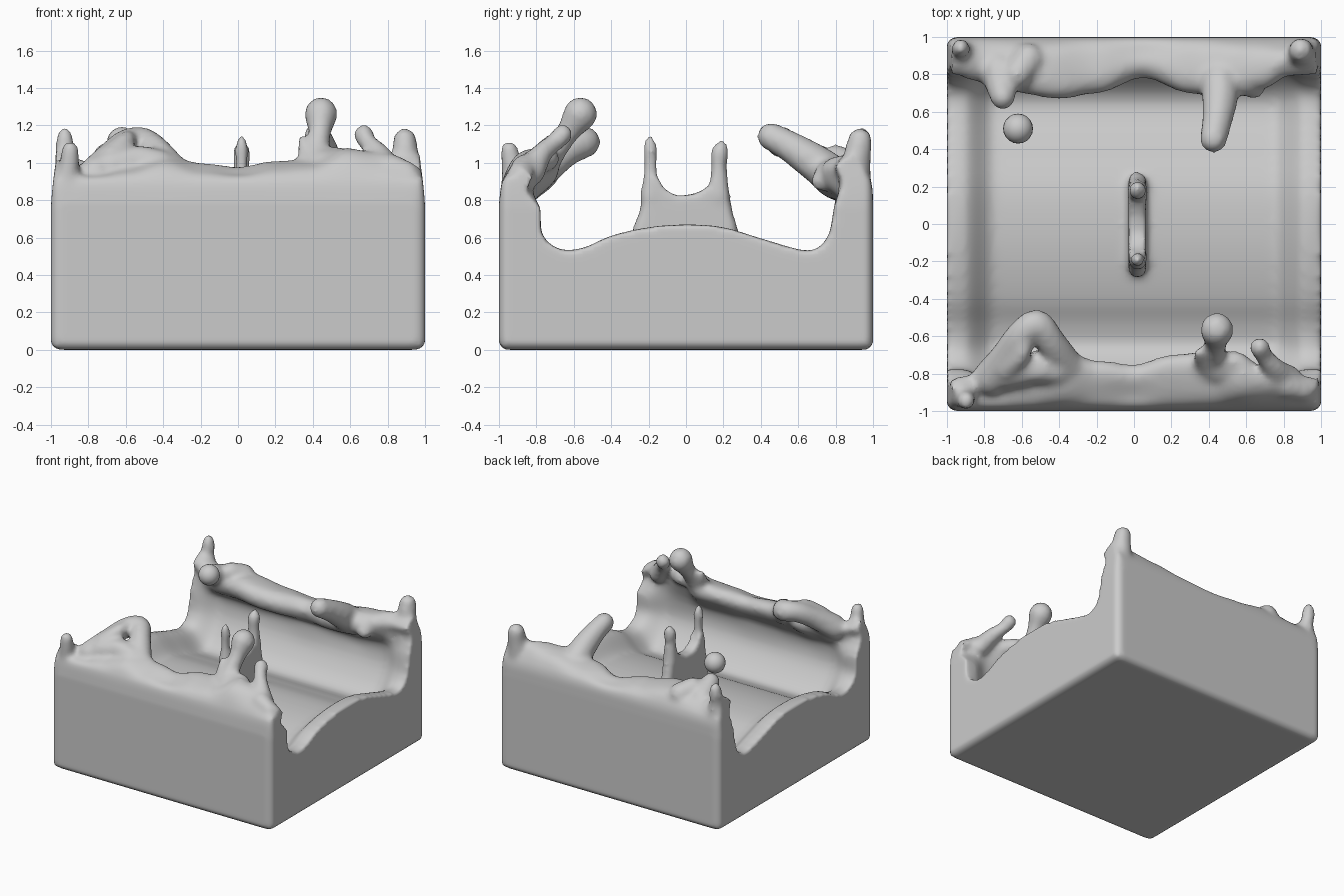
import bpy, bmesh, math
from mathutils import Vector

if "Cube" in bpy.data.objects:
    bpy.data.objects.remove(bpy.data.objects["Cube"])


def lerp_table(table, x):
    """Smoothly interpolate a list of (x, value) pairs."""
    if x <= table[0][0]:
        return table[0][1]
    for (x0, v0), (x1, v1) in zip(table, table[1:]):
        if x <= x1:
            t = (x - x0) / (x1 - x0)
            t = t * t * (3 - 2 * t)
            return v0 + (v1 - v0) * t
    return table[-1][1]


def catmull(points, steps=4):
    """Round off an open chain of points."""
    p = [Vector(q) for q in points]
    p = [2 * p[0] - p[1]] + p + [2 * p[-1] - p[-2]]
    out = []
    for a, b, c, d in zip(p, p[1:], p[2:], p[3:]):
        for i in range(steps):
            t = i / steps
            out.append(0.5 * (2 * b + (c - a) * t + (2 * a - 5 * b + 4 * c - d) * t * t
                              + (3 * b - a - 3 * c + d) * t ** 3))
    out.append(p[-2])
    return out


def loft(bm, sections):
    """Skin a row of closed sections and cap both ends."""
    rings = [[bm.verts.new(v) for v in s] for s in sections]
    n = len(rings[0])
    for a, b in zip(rings, rings[1:]):
        for i in range(n):
            j = (i + 1) % n
            bm.faces.new((a[i], a[j], b[j], b[i]))
    bm.faces.new(rings[0][::-1])
    bm.faces.new(rings[-1])


def ball(bm, centre, r):
    new = bmesh.ops.create_icosphere(bm, subdivisions=2, radius=r)["verts"]
    bmesh.ops.translate(bm, verts=new, vec=centre)


def tendril(bm, points):
    """Liquid finger through (x, y, z, radius) points."""
    for q in catmull(points, 7):
        ball(bm, q.xyz, q[3])


# Wave shapes along x: lip reach and crest height of both walls
front_reach = [(-1, .82), (-.85, .8), (-.7, .73), (-.5, .67), (-.35, .69), (-.2, .73),
               (0, .75), (.2, .7), (.4, .68), (.6, .74), (.8, .79), (1, .82)]
front_crest = [(-1, 1.02), (-.8, .97), (-.6, 1.0), (-.4, 1.04), (-.2, 1.0), (0, .98),
               (.2, 1.01), (.4, 1.02), (.6, 1.08), (.8, 1.05), (.95, 1.0), (1, .97)]
back_reach = [(-1, .8), (-.85, .76), (-.7, .71), (-.4, .67), (-.2, .7), (.05, .78),
              (.3, .7), (.5, .67), (.7, .72), (.85, .79), (1, .8)]
back_crest = [(-1, 1.06), (-.8, 1.0), (-.5, 1.02), (-.2, .98), (.05, .95), (.3, .98),
              (.6, 1.02), (.8, 1.04), (1, 1.04)]


def section(x):
    fr, fz = lerp_table(front_reach, x), lerp_table(front_crest, x)
    br, bz = lerp_table(back_reach, x), lerp_table(back_crest, x)
    rim = lerp_table([(0, 0), (.74, 0), (.92, 1), (1, 1)], abs(x))
    drop = .13 * (1 - rim)
    inner = .79 + .06 * (1 - rim)
    top = catmull([
        (1, .78), (.99, .9), (.92, bz - .02), (br + .07, bz), (br, bz - .06),
        (br + .03, bz - .15), (inner, .76), (inner - .03, .61 - drop * .3), (.66, .53 - drop),
        (.42, .59 - drop), (.2, .655 - drop), (0, .67 - drop), (-.2, .655 - drop),
        (-.4, .61 - drop), (-.55, .545 - drop), (-.68, .54 - drop),
        (-inner + .02, .62 - drop * .3), (-inner + .01, .76), (-fr - .03, fz - .13), (-fr, fz - .05),
        (-fr - .06, fz), (-.91, fz - .04), (-.98, .91), (-1, .78)])
    outline = [(-.97, 0), (.97, 0), (.99, .01), (1, .03)] + [tuple(p) for p in top]
    outline += [(-1, .03), (-.99, .01)]
    # rounded vertical and bottom edges
    a = max(0, (abs(x) - .96) / .04)
    e = .04 * (1 - math.sqrt(max(0, 1 - a * a)))
    return [(x, max(-1 + e, min(1 - e, y)), max(z, e)) for y, z in outline]


bm = bmesh.new()
# Block of liquid with curling front and back walls
steps = [-1 + i / 40 for i in range(1, 80)]
ends = [.985, .992, .997, 1]
loft(bm, [section(x) for x in [-v for v in ends[::-1]] + steps + ends])

# Corner spikes
tendril(bm, [(-.92, -.92, .86, .07), (-.925, -.93, .98, .06), (-.92, -.945, 1.07, .05)])
tendril(bm, [(-.91, .91, .86, .08), (-.945, .925, 1.02, .055), (-.95, .94, 1.12, .052),
             (-.95, .94, 1.17, .028)])
tendril(bm, [(.9, .9, .86, .09), (.915, .915, 1.03, .078), (.915, .93, 1.12, .068)])

# Front wall: loop, tall ball finger, slim finger, small spurs
tendril(bm, [(-.78, -.82, .94, .1), (-.7, -.7, 1.03, .085), (-.62, -.59, 1.1, .08),
             (-.53, -.54, 1.11, .085), (-.45, -.64, 1.06, .085), (-.36, -.76, .96, .09)])
tendril(bm, [(-.7, -.8, .98, .09), (-.55, -.775, 1.01, .085), (-.42, -.78, .98, .09)])
tendril(bm, [(-.7, -.78, 1.04, .06), (-.62, -.7, 1.11, .055), (-.6, -.6, 1.13, .05)])
tendril(bm, [(.42, -.8, .93, .09), (.44, -.69, 1.08, .065), (.45, -.62, 1.18, .068),
             (.455, -.565, 1.26, .095)])
tendril(bm, [(.42, -.78, .97, .07), (.37, -.72, 1.06, .045), (.355, -.69, 1.12, .03)])
tendril(bm, [(.84, -.83, .95, .08), (.77, -.77, 1.05, .06), (.71, -.7, 1.11, .052),
             (.69, -.66, 1.15, .058)])
tendril(bm, [(.46, -.78, 1.0, .07), (.55, -.74, 1.02, .065), (.63, -.8, 1.0, .07)])
tendril(bm, [(.84, -.86, .97, .08), (.93, -.89, .95, .06)])

# Back wall: long finger and short drip
tendril(bm, [(.47, .76, .95, .11), (.47, .66, 1.02, .1), (.455, .55, 1.09, .085),
             (.435, .455, 1.14, .078)])
tendril(bm, [(.62, .76, .93, .08), (.65, .72, .9, .055)])
tendril(bm, [(-.74, .82, .95, .1), (-.73, .74, 1.0, .085), (-.72, .68, 1.04, .072)])
tendril(bm, [(-.58, .88, .98, .09), (-.64, .8, 1.02, .08)])

# Central splash: thin web with two peaks
web = [(-.25, .45), (.25, .45), (.28, .64), (.25, .74), (.225, .87), (.16, .92), (.12, .87),
       (.05, .835), (-.05, .82), (-.12, .86), (-.17, .94), (-.22, .88), (-.25, .74), (-.29, .64)]
loft(bm, [[(x, y * s, z) for y, z in web] for x, s in ((-.03, .9), (0, 1), (.035, 1), (.065, .9))])
tendril(bm, [(.02, -.195, .82, .055), (.02, -.19, .98, .036), (.02, -.19, 1.07, .042),
             (.02, -.195, 1.14, .02)])
tendril(bm, [(.02, .18, .82, .06), (.02, .175, .98, .046), (.02, .18, 1.05, .052),
             (.02, .19, 1.09, .034)])

bmesh.ops.recalc_face_normals(bm, faces=bm.faces)
mesh = bpy.data.meshes.new("liquid_block")
bm.to_mesh(mesh)
bm.free()
liquid = bpy.data.objects.new("liquid_block", mesh)
bpy.context.collection.objects.link(liquid)

# Fuse everything into one soft skin
fuse = liquid.modifiers.new("fuse", "REMESH")
fuse.mode = "VOXEL"
fuse.voxel_size = .02
fuse.use_smooth_shade = True
soft = liquid.modifiers.new("soften", "SMOOTH")
soft.factor = .5
soft.iterations = 8
fused = bpy.data.meshes.new_from_object(
    liquid.evaluated_get(bpy.context.evaluated_depsgraph_get()))
liquid.modifiers.clear()
liquid.data = fused

# Lean the sides in slightly towards the top
for v in fused.vertices:
    v.co.x *= 1 - .025 * min(1, max(0, (v.co.z - .75) / .25)) ** 1.5

# Flying droplet
bpy.ops.mesh.primitive_uv_sphere_add(segments=20, ring_count=12, radius=.08,
                                     location=(-.62, .51, 1.11))
droplet = bpy.context.object
droplet.name = "droplet"
bpy.ops.object.shade_smooth()
